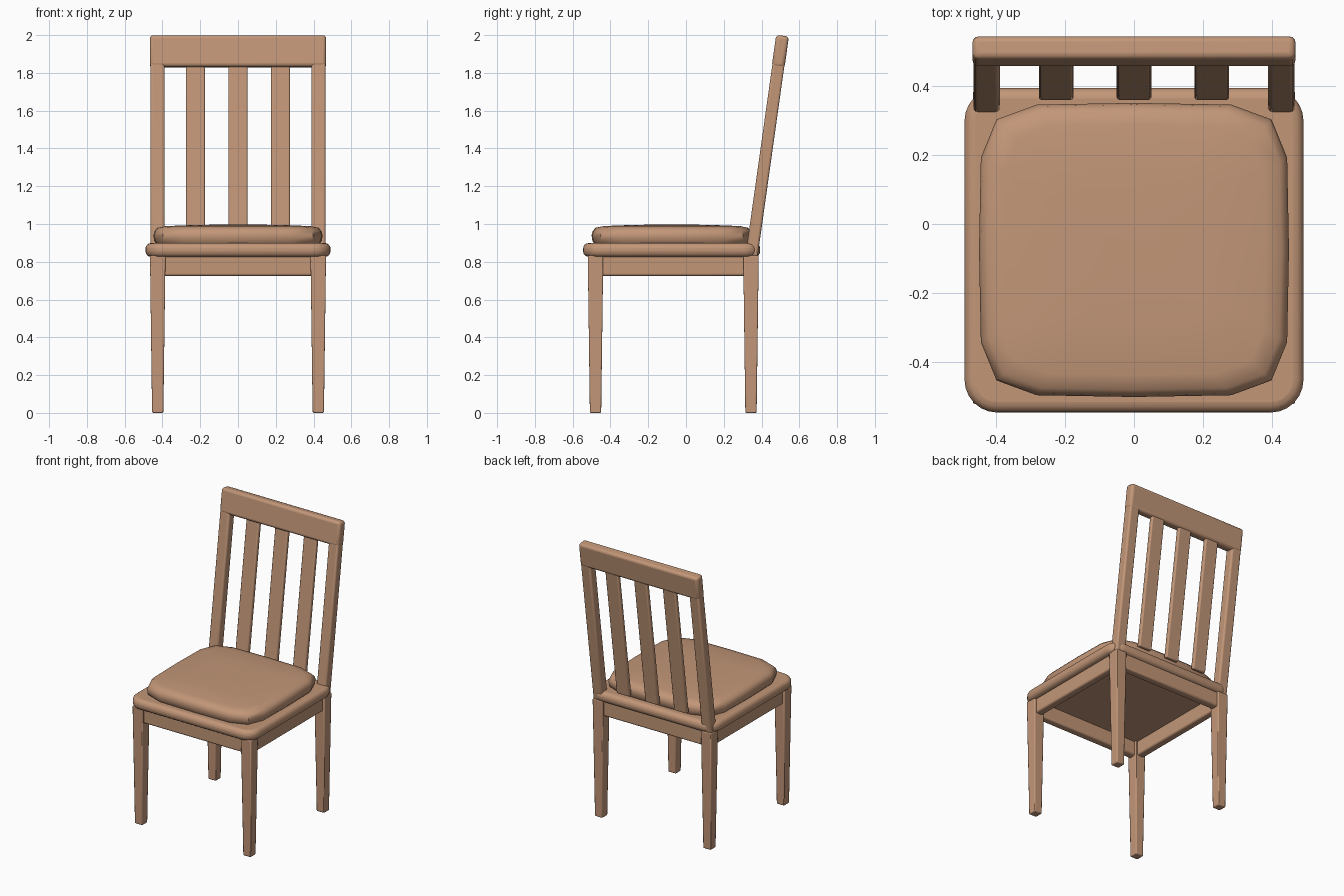
import bpy, bmesh, math
from mathutils import Matrix

if "Cube" in bpy.data.objects:
    bpy.data.objects.remove(bpy.data.objects["Cube"], do_unlink=True)

WOOD = (0.54, 0.307, 0.187, 1.0)
wood = bpy.data.materials.new("tan wood")
wood.use_nodes = True
wood.diffuse_color = WOOD
bsdf = next(n for n in wood.node_tree.nodes if n.type == "BSDF_PRINCIPLED")
bsdf.inputs["Base Color"].default_value = WOOD


def finish(bm, name, bevel=0.0, segments=3):
    """Turn a bmesh into a shaded object with softened edges."""
    bmesh.ops.recalc_face_normals(bm, faces=bm.faces)
    mesh = bpy.data.meshes.new(name)
    bm.to_mesh(mesh)
    bm.free()
    mesh.materials.append(wood)
    obj = bpy.data.objects.new(name, mesh)
    bpy.context.collection.objects.link(obj)
    if bevel:
        mod = obj.modifiers.new("soft edges", "BEVEL")
        mod.width = bevel
        mod.segments = segments
        mod.limit_method = "ANGLE"
        mod.angle_limit = math.radians(40)
    bpy.ops.object.select_all(action="DESELECT")
    obj.select_set(True)
    bpy.context.view_layer.objects.active = obj
    bpy.ops.object.shade_smooth_by_angle(angle=math.radians(40))
    return obj


def box(center, size, taper=1.0):
    """Box whose lower end is scaled by taper."""
    bm = bmesh.new()
    bmesh.ops.create_cube(bm, size=1)
    for v in bm.verts:
        k = taper if v.co.z < 0 else 1.0
        v.co.x *= size[0] * k
        v.co.y *= size[1] * k
        v.co.z *= size[2]
    bmesh.ops.translate(bm, verts=bm.verts, vec=center)
    return bm


# Backrest parts all follow one leaning line
LEAN = math.radians(8)
BASE_Y, BASE_Z = 0.347, 0.83


def leaning_box(name, x, z0, z1, width, depth, bevel, offset=0.0):
    length = (z1 - z0) / math.cos(LEAN)
    zc = (z0 + z1) / 2
    yc = BASE_Y + (zc - BASE_Z) * math.tan(LEAN) + offset
    bm = box((0, 0, 0), (width, depth, length))
    bm.transform(Matrix.Translation((x, yc, zc)) @ Matrix.Rotation(-LEAN, 4, "X"))
    return finish(bm, name, bevel)


# Legs, tapered toward the floor
LEG_X, FRONT_Y, BACK_Y = 0.425, -0.479, 0.344
for side, s in (("left", 1), ("right", -1)):
    for end, y in (("front", FRONT_Y), ("back", BACK_Y)):
        finish(box((s * LEG_X, y, 0.417), (0.082, 0.082, 0.834), 0.73),
               f"{end}_leg_{side}", 0.006, 2)
    # Side apron and back post
    finish(box((s * LEG_X, (FRONT_Y + BACK_Y) / 2, 0.78), (0.055, 0.76, 0.11)),
           f"side_apron_{side}", 0.012)
    leaning_box(f"back_post_{side}", s * 0.426, 0.83, 1.87, 0.076, 0.064, 0.012)

for end, y in (("front", FRONT_Y), ("back", BACK_Y)):
    finish(box((0, y, 0.78), (0.79, 0.055, 0.11)), f"{end}_apron", 0.012)

# Top rail and slats
leaning_box("top_rail", 0, 1.83, 1.997, 0.934, 0.068, 0.018)
for i, x in enumerate((-0.225, 0, 0.225)):
    leaning_box(f"back_slat_{i + 1}", x, 0.925, 1.85, 0.1, 0.03, 0.008, 0.012)

# Seat board with round corners and edges
bm = box((0, -0.076, 0.8625), (0.98, 0.938, 0.073))
upright = [e for e in bm.edges if abs(e.verts[0].co.z - e.verts[1].co.z) > 0.01]
bmesh.ops.bevel(bm, geom=upright, offset=0.095, segments=6, profile=0.5, affect="EDGES")
finish(bm, "seat_board", 0.03, 4)

# Cushion: stacked squarish rings, slightly domed
bm = bmesh.new()
angles = [math.radians(q + a) for q in (0, 90, 180, 270) for a in (0, 15, 45, 75)]


def squared(v):
    return math.copysign(abs(v) ** 0.345, v) if abs(v) > 1e-6 else 0.0


layers = ((0.96, 0.893), (0.99, 0.91), (1.0, 0.94), (0.988, 0.962),
          (0.95, 0.98), (0.85, 0.989), (0.5, 0.995), (0.2, 0.997))
rings = []
for scale, z in layers:
    rings.append([bm.verts.new((0.448 * scale * squared(math.cos(t)),
                                -0.075 + 0.425 * scale * squared(math.sin(t)), z))
                  for t in angles])
for low, high in zip(rings, rings[1:]):
    for i in range(len(low)):
        j = (i + 1) % len(low)
        bm.faces.new((low[i], low[j], high[j], high[i]))
bm.faces.new(rings[0][::-1])
bm.faces.new(rings[-1])
finish(bm, "seat_cushion")
